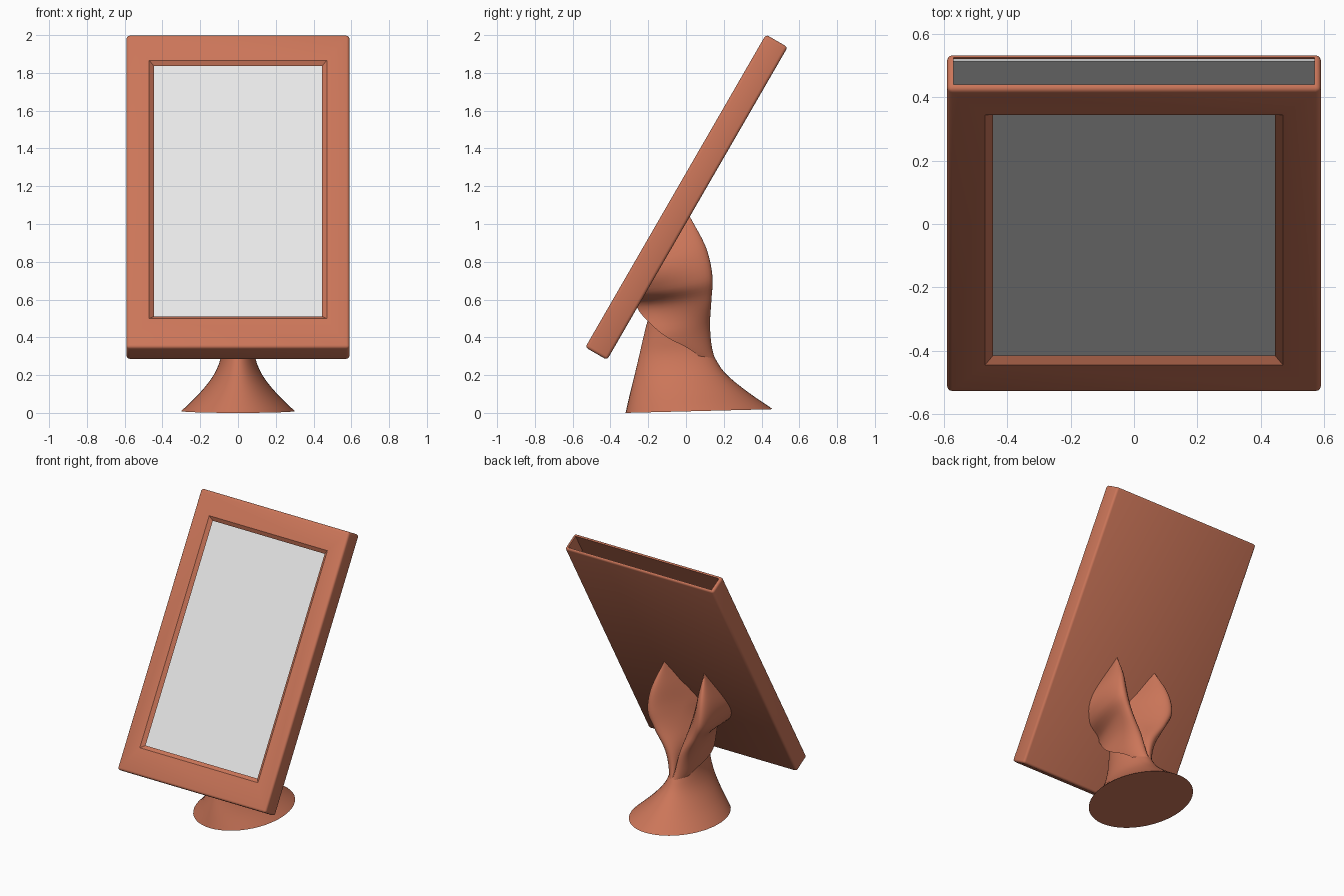
import bpy, bmesh, math
from mathutils import Vector

cube = bpy.data.objects.get("Cube")
if cube:
    bpy.data.objects.remove(cube, do_unlink=True)


def material(name, color):
    m = bpy.data.materials.new(name)
    m.use_nodes = True
    m.diffuse_color = (*color, 1)
    bsdf = next(n for n in m.node_tree.nodes if n.type == 'BSDF_PRINCIPLED')
    bsdf.inputs["Base Color"].default_value = (*color, 1)
    return m


TERRACOTTA = material("terracotta", (0.60, 0.18, 0.10))
GREY = material("light grey", (0.80, 0.80, 0.80))

# Panel size and tilt: the top leans back
WIDTH, HEIGHT, DEPTH = 1.18, 1.912, 0.133
TILT = math.radians(30)
FOOT = Vector((0, -0.533, 0.347))


def make_object(name, bm, mat):
    bmesh.ops.recalc_face_normals(bm, faces=bm.faces)
    mesh = bpy.data.meshes.new(name)
    bm.to_mesh(mesh)
    bm.free()
    obj = bpy.data.objects.new(name, mesh)
    bpy.context.collection.objects.link(obj)
    obj.data.materials.append(mat)
    return obj


def activate(obj):
    bpy.ops.object.select_all(action='DESELECT')
    obj.select_set(True)
    bpy.context.view_layer.objects.active = obj


def smooth(obj, degrees=40):
    activate(obj)
    bpy.ops.object.shade_smooth_by_angle(angle=math.radians(degrees))


def apply_modifier(obj, mod):
    activate(obj)
    bpy.ops.object.modifier_apply(modifier=mod.name)


def box(half, y0, y1, z0, z1, taper=0.0):
    """Box along y whose far end shrinks by taper on each side."""
    bm = bmesh.new()
    bmesh.ops.create_cube(bm, size=1)
    for v in bm.verts:
        t = taper if v.co.y > 0 else 0
        v.co = ((half - t) * math.copysign(1, v.co.x),
                y1 if v.co.y > 0 else y0,
                z1 - t if v.co.z > 0 else z0 + t)
    return bm


def spline(points, u):
    """Catmull-Rom curve through points, u from 0 to 1."""
    p = [Vector(q) for q in points]
    p = [p[0] * 2 - p[1]] + p + [p[-1] * 2 - p[-2]]
    n = len(points) - 1
    i = min(int(u * n), n - 1)
    t = u * n - i
    a, b, c, d = p[i:i + 4]
    return 0.5 * (2 * b + (c - a) * t + (2 * a - 5 * b + 4 * c - d) * t ** 2
                  + (3 * b - a - 3 * c + d) * t ** 3)


def loft(rings):
    bm = bmesh.new()
    loops = [[bm.verts.new(co) for co in ring] for ring in rings]
    n = len(loops[0])
    for lo, hi in zip(loops, loops[1:]):
        for i in range(n):
            j = (i + 1) % n
            bm.faces.new((lo[i], lo[j], hi[j], hi[i]))
    bm.faces.new(loops[0])
    bm.faces.new(loops[-1])
    return bm


# Picture frame: rounded box with a slot open at the top and a chamfered window
bm = box(WIDTH / 2, 0, DEPTH, 0, HEIGHT)
bmesh.ops.bevel(bm, geom=bm.edges[:], offset=0.016, segments=3,
                profile=0.5, affect='EDGES')
frame = make_object("frame", bm, TERRACOTTA)
cutters = {
    "slot_cutter": box(0.57, 0.02, 0.118, 0.03, HEIGHT + 0.1),
    "window_cutter": box(0.48, -0.008, 0.03, 0.166, 1.765, 0.0475),
}
for name, cutter_bm in cutters.items():
    cutter = make_object(name, cutter_bm, TERRACOTTA)
    cutter.hide_render = True
    mod = frame.modifiers.new(name, 'BOOLEAN')
    mod.operation = 'DIFFERENCE'
    mod.solver = 'EXACT'
    mod.object = cutter
    apply_modifier(frame, mod)
    bpy.data.objects.remove(cutter, do_unlink=True)
smooth(frame, 35)

# Picture plate lying against the back of the slot
picture = make_object("picture_plate",
                      box(0.57, 0.112, 0.119, 0.03, HEIGHT - 0.01), GREY)
for obj in (frame, picture):
    obj.rotation_euler.x = -TILT
    obj.location = FOOT


def panel_back(z):
    """y of the rear face of the tilted frame at height z, just inside it."""
    return -0.424 + math.tan(TILT) * (z - 0.28)


# Flared foot and neck: (front y, rear y, half width, height)
FOOT_RINGS = [(-0.32, 0.46, 0.30), (-0.297, 0.32, 0.20), (-0.272, 0.205, 0.125),
              (-0.248, 0.14, 0.088), (-0.225, 0.07, 0.085),
              (-0.20, 0.0, 0.085), (-0.175, -0.07, 0.06)]
SEGMENTS, STEPS = 48, 24
rings = []
for k in range(STEPS + 1):
    u = k / STEPS
    front, rear, half = spline(FOOT_RINGS, u)
    ring = []
    for s in range(SEGMENTS):
        a = math.tau * s / SEGMENTS
        y = (front + rear) / 2 + (rear - front) / 2 * math.sin(a)
        ring.append((half * math.cos(a), y, 0.6 * u + 0.025 * (y + 0.32)))
    rings.append(ring)
smooth(make_object("stand_foot", loft(rings), TERRACOTTA))

# Curled petals holding the frame: free rear edge, outer rim and inner rim
REAR = [(0, 0.18, 0.22), (0.035, 0.135, 0.33), (0.08, 0.12, 0.46),
        (0.16, 0.13, 0.6), (0.2, 0.14, 0.72), (0.2, 0.105, 0.87),
        (0.16, 0.02, 1.04)]
OUTER = [(0.01, 0.16, 0.22), (0.09, 0.03, 0.33), (0.12, -0.13, 0.42),
         (0.08, -0.26, 0.56), (0.2, -0.215, 0.64), (0.25, -0.135, 0.78),
         (0.165, 0.012, 1.03)]
INNER = [(0, 0.17, 0.22), (0, 0.12, 0.33), (0, 0.05, 0.46), (0, -0.05, 0.6),
         (0, -0.14, 0.75), (0.08, -0.055, 0.9), (0.15, 0.012, 1.03)]
ACROSS = 20
rings = []
for k in range(37):
    u = k / 36
    r, q, i = spline(REAR, u), spline(OUTER, u), spline(INNER, u)
    peak = (r - (q + i) / 8) * 4 / 3
    spread = Vector((0.06, 0, -0.03)) * math.sin(math.pi * u)
    ring = []
    for s in range(ACROSS + 1):
        t = s / ACROSS
        co = (q * (1 - t) ** 3 + (peak + spread) * 3 * t * (1 - t) ** 2
              + (peak - spread) * 3 * t * t * (1 - t) + i * t ** 3)
        co.x = max(co.x, 0)
        co.y = max(co.y, panel_back(co.z))
        ring.append(co)
    rings.append(ring)
petals = make_object("stand_petals", loft(rings), TERRACOTTA)
mirror = petals.modifiers.new("mirror", 'MIRROR')
mirror.use_mirror_merge = False
apply_modifier(petals, mirror)
smooth(petals, 50)
